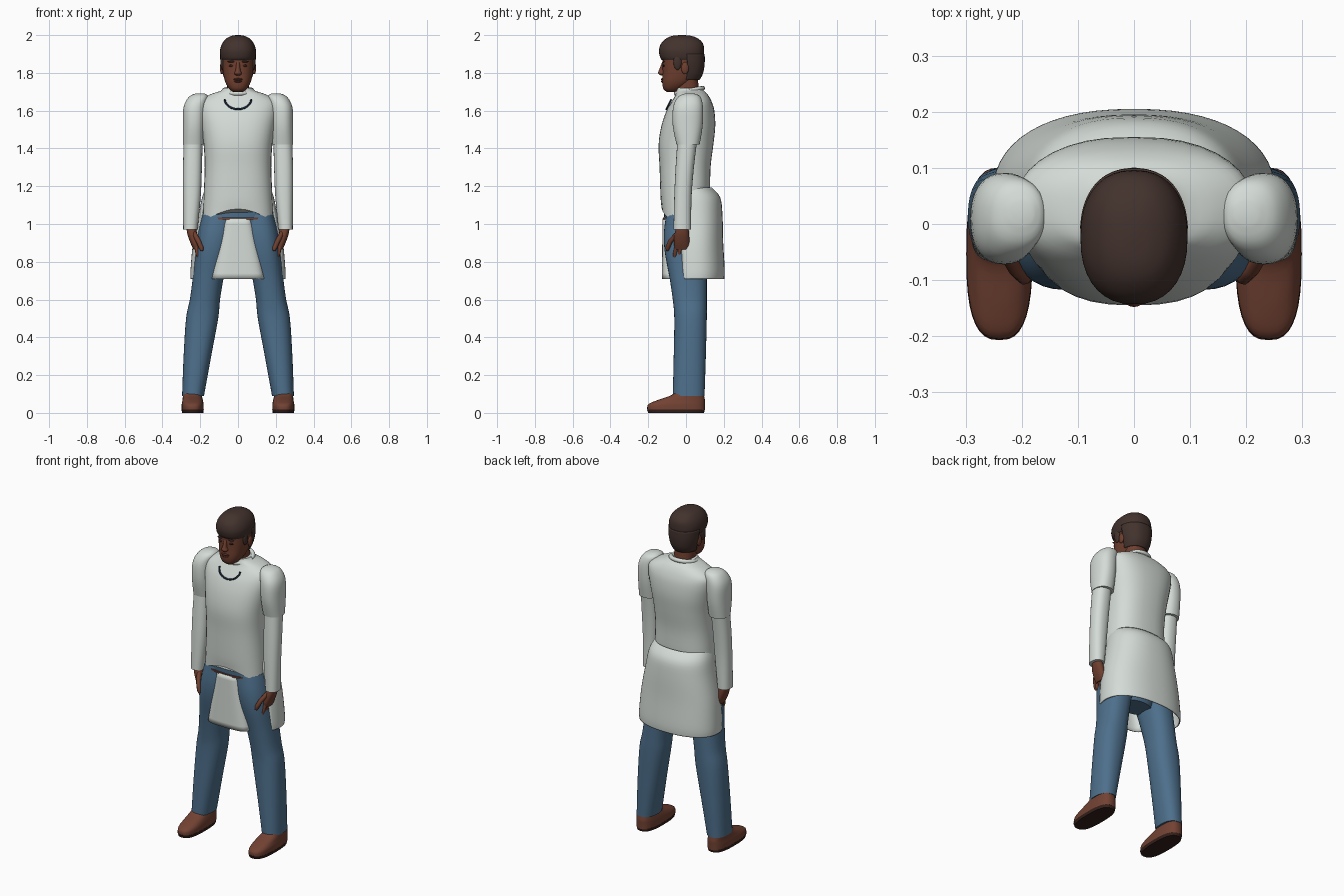
import bpy, bmesh, math
from mathutils import Vector

cube = bpy.data.objects.get("Cube")
if cube:
    bpy.data.objects.remove(cube)


def material(name, colour):
    m = bpy.data.materials.new(name)
    m.use_nodes = True
    m.diffuse_color = (*colour, 1)
    m.node_tree.nodes["Principled BSDF"].inputs["Base Color"].default_value = (*colour, 1)
    return m


cloth = material("pale grey cloth", (0.66, 0.71, 0.67))
denim = material("blue denim", (0.075, 0.16, 0.26))
skin = material("brown skin", (0.16, 0.05, 0.028))
lip = material("dark lip", (0.11, 0.03, 0.02))
hair = material("dark brown hair", (0.055, 0.032, 0.026))
leather = material("red brown leather", (0.17, 0.055, 0.033))
sole = material("dark sole", (0.035, 0.014, 0.01))
navy = material("navy trim", (0.012, 0.025, 0.05))


def finish(name, mesh, mat, angle=50):
    obj = bpy.data.objects.new(name, mesh)
    bpy.context.collection.objects.link(obj)
    mesh.materials.clear()
    mesh.materials.append(mat)
    bpy.ops.object.select_all(action='DESELECT')
    obj.select_set(True)
    bpy.context.view_layer.objects.active = obj
    bpy.ops.object.shade_smooth_by_angle(angle=math.radians(angle))
    return obj


def smooth_rings(rings, steps=4):
    """Interpolate the section table with a Catmull-Rom spline."""
    pts = [rings[0]] + list(rings) + [rings[-1]]
    out = []
    for a, b, c, d in zip(pts, pts[1:], pts[2:], pts[3:]):
        for i in range(steps):
            t = i / steps
            out.append([q + t / 2 * (r - p + t * (2 * p - 5 * q + 4 * r - s
                        + t * (3 * (q - r) + s - p))) for p, q, r, s in zip(a, b, c, d)])
    return out + [list(rings[-1])]


def loft(name, rings, mat, power=2.3, arc=None, side=1, n=36):
    """Rings are (z, centre x, half width, front y, back y)."""
    bm = bmesh.new()
    lo, hi = arc or (0, 360)
    count = n + 1 if arc else n
    loops = []
    for z, cx, rx, yf, yb in smooth_rings(rings):
        loop = []
        for i in range(count):
            a = math.radians(lo + (hi - lo) * i / n)
            c, s = math.cos(a), math.sin(a)
            x = math.copysign(abs(c) ** (2 / power), c) * rx + cx
            y = math.copysign(abs(s) ** (2 / power), s) * (yb - yf) / 2 + (yf + yb) / 2
            loop.append(bm.verts.new((side * x, y, z)))
        loops.append(loop)
    for p, q in zip(loops, loops[1:]):
        for i in range(n):
            j = (i + 1) % count
            bm.faces.new((p[i], p[j], q[j], q[i]))
    if not arc:
        bm.faces.new(loops[0])
        bm.faces.new(loops[-1])
    bmesh.ops.recalc_face_normals(bm, faces=bm.faces)
    mesh = bpy.data.meshes.new(name)
    bm.to_mesh(mesh)
    bm.free()
    obj = finish(name, mesh, mat)
    if arc:
        mod = obj.modifiers.new("thickness", 'SOLIDIFY')
        mod.thickness = 0.006
        mod.offset = 0
    return obj


def tube(name, points, radius, mat, tip=1.0):
    curve = bpy.data.curves.new(name, 'CURVE')
    curve.dimensions = '3D'
    curve.bevel_depth = radius
    curve.bevel_resolution = 2
    curve.use_fill_caps = True
    spline = curve.splines.new('POLY')
    spline.points.add(len(points) - 1)
    for p, co in zip(spline.points, points):
        p.co = (*co, 1)
    spline.points[-1].radius = tip
    temp = bpy.data.objects.new(name + "_path", curve)
    bpy.context.collection.objects.link(temp)
    bpy.context.view_layer.update()
    mesh = bpy.data.meshes.new_from_object(temp.evaluated_get(bpy.context.evaluated_depsgraph_get()))
    bpy.data.objects.remove(temp)
    return finish(name, mesh, mat)


def ball(name, centre, size, mat):
    bm = bmesh.new()
    bmesh.ops.create_uvsphere(bm, u_segments=20, v_segments=12, radius=1)
    for v in bm.verts:
        v.co = Vector(centre) + Vector(a * b for a, b in zip(v.co, size))
    mesh = bpy.data.meshes.new(name)
    bm.to_mesh(mesh)
    bm.free()
    return finish(name, mesh, mat)


# Shirt body with a raised front hem
shirt = loft("shirt", [
    (1.035, 0, .186, -.128, .1), (1.15, 0, .182, -.135, .125), (1.3, 0, .176, -.14, .13),
    (1.42, 0, .182, -.145, .145), (1.52, 0, .197, -.13, .155), (1.6, 0, .21, -.103, .15),
    (1.65, 0, .205, -.075, .135), (1.685, 0, .15, -.055, .115), (1.705, 0, .092, -.052, .095),
    (1.72, 0, .075, -.05, .085)], cloth, 2.5)
for v in shirt.data.vertices:
    if v.co.z < 1.12 and v.co.y < -.05 and abs(v.co.x) < .15:
        v.co.z += .045 * (1.12 - v.co.z) / .085 * math.cos(v.co.x / .15 * math.pi / 2)
tube("neck_trim", [(.07 * math.sin(a), -.078 - .026 * math.cos(a), 1.66 - .052 * math.cos(a))
                   for a in [math.radians(d) for d in range(-90, 91, 15)]], .005, navy)
tube("collar", [(.075 * math.cos(a), .018 + .07 * math.sin(a), 1.705 + .014 * math.sin(a))
                for a in [math.radians(d) for d in range(0, 361, 15)]], .013, cloth)

# Long tail behind and narrow panel in front
loft("coat_tail", [
    (1.19, 0, .168, -.1, .135), (1.14, 0, .187, -.1, .178), (1.05, 0, .205, -.1, .19),
    (.9, 0, .235, -.1, .194), (.76, 0, .248, -.1, .202), (.71, 0, .248, -.1, .2)],
    cloth, arc=(-25, 205))
loft("front_panel", [(1.03, 0, .07, -.121, .04), (.87, 0, .105, -.123, .04),
                     (.71, 0, .138, -.125, .04)], cloth, 4, arc=(180, 360))

# Trousers
loft("trouser_hips", [(1.11, 0, .17, -.118, .1), (1.0, 0, .18, -.112, .1),
                      (.88, 0, .15, -.09, .1), (.77, 0, .09, -.06, .08)], denim)
loft("belt_line", [(1.025, 0, .184, -.123, .1), (1.034, 0, .184, -.123, .1)], leather)

for side, word in ((1, "left"), (-1, "right")):
    loft(word + "_trouser_leg", [
        (1.05, .1, .088, -.105, .1), (.95, .117, .095, -.117, .11), (.85, .135, .09, -.112, .11),
        (.72, .157, .082, -.088, .11), (.6, .175, .08, -.07, .11), (.5, .19, .085, -.062, .11),
        (.3, .215, .073, -.065, .105), (.09, .238, .058, -.07, .098)], denim, side=side)

    # Shoes
    loft(word + "_sole", [(0, .24, .056, -.2, .095), (.018, .24, .059, -.207, .1)],
         sole, 2.7, side=side)
    loft(word + "_shoe", [
        (.015, .24, .058, -.205, .1), (.045, .24, .058, -.2, .1), (.068, .24, .054, -.15, .1),
        (.095, .242, .049, -.075, .095), (.125, .243, .045, -.05, .088)], leather, 2.7, side=side)

    # Sleeves
    loft(word + "_upper_sleeve", [
        (1.692, .2, .02, .0, .04), (1.675, .208, .05, -.04, .075), (1.62, .228, .06, -.068, .09),
        (1.52, .233, .059, -.07, .088), (1.42, .236, .056, -.05, .072)], cloth, side=side)
    loft(word + "_lower_sleeve", [
        (1.45, .237, .05, -.045, .06), (1.3, .241, .05, -.055, .042),
        (1.15, .244, .047, -.062, .03), (.97, .252, .038, -.066, .026)], cloth, side=side)

    # Hands
    loft(word + "_palm", [
        (1.0, .25, .024, -.045, .01), (.95, .243, .026, -.06, .016),
        (.9, .228, .024, -.064, .018), (.865, .22, .015, -.058, .016)], skin, side=side)
    for k, label in enumerate(("index", "middle", "ring", "little")):
        y = -.05 + .02 * k
        drop = (.01, 0, .006, .026)[k]
        tube(f"{word}_{label}_finger", [
            (side * .222, y, .885), (side * .215, y * 1.15, .845),
            (side * .203, y * 1.25 + .003, .805 + drop), (side * .197, y * 1.25 + .004, .79 + drop)],
            .0105, skin, .5)
    tube(word + "_thumb", [(side * .232, -.045, .95), (side * .21, -.082, .91),
                           (side * .195, -.096, .875), (side * .19, -.1, .858)], .013, skin, .5)

    # Paired facial features
    ball(word + "_ear", (side * .086, -.005, 1.825), (.01, .02, .032), skin)
    ball(word + "_eye", (side * .034, -.116, 1.838), (.015, .006, .006), sole)
    ball(word + "_eyebrow", (side * .035, -.119, 1.86), (.021, .006, .005), hair)

# Neck, head, nose and mouth
loft("neck", [(1.62, 0, .07, -.045, .085), (1.7, 0, .06, -.055, .07), (1.8, 0, .06, -.05, .06)], skin)
loft("head", [
    (1.698, 0, .024, -.1, -.05), (1.715, 0, .046, -.119, -.02), (1.75, 0, .067, -.126, .03),
    (1.8, 0, .079, -.124, .065), (1.85, 0, .084, -.124, .08), (1.9, 0, .084, -.122, .08),
    (1.95, 0, .065, -.1, .06)], skin, 2.4)
loft("nose", [(1.785, 0, .008, -.132, -.1), (1.797, 0, .02, -.147, -.1),
              (1.815, 0, .013, -.143, -.1), (1.86, 0, .009, -.125, -.1)], skin)
ball("upper_lip", (0, -.124, 1.766), (.025, .009, .006), lip)
ball("lower_lip", (0, -.123, 1.755), (.021, .009, .006), lip)

# Hair cap and the longer hair around the back
loft("hair_cap", [
    (1.868, 0, .087, -.128, .088), (1.885, 0, .093, -.138, .094), (1.92, 0, .095, -.143, .096),
    (1.955, 0, .084, -.132, .09), (1.982, 0, .062, -.105, .064), (1.996, 0, .034, -.072, .028),
    (2.0, 0, .008, -.03, -.01)], hair)
loft("back_hair", [(1.765, 0, .068, -.1, .07), (1.8, 0, .08, -.11, .088),
                   (1.85, 0, .09, -.12, .096), (1.9, 0, .093, -.13, .096)],
     hair, arc=(8, 172))
for side, word in ((1, "left"), (-1, "right")):
    ball(word + "_sideburn", (side * .082, -.045, 1.86), (.011, .022, .045), hair)
